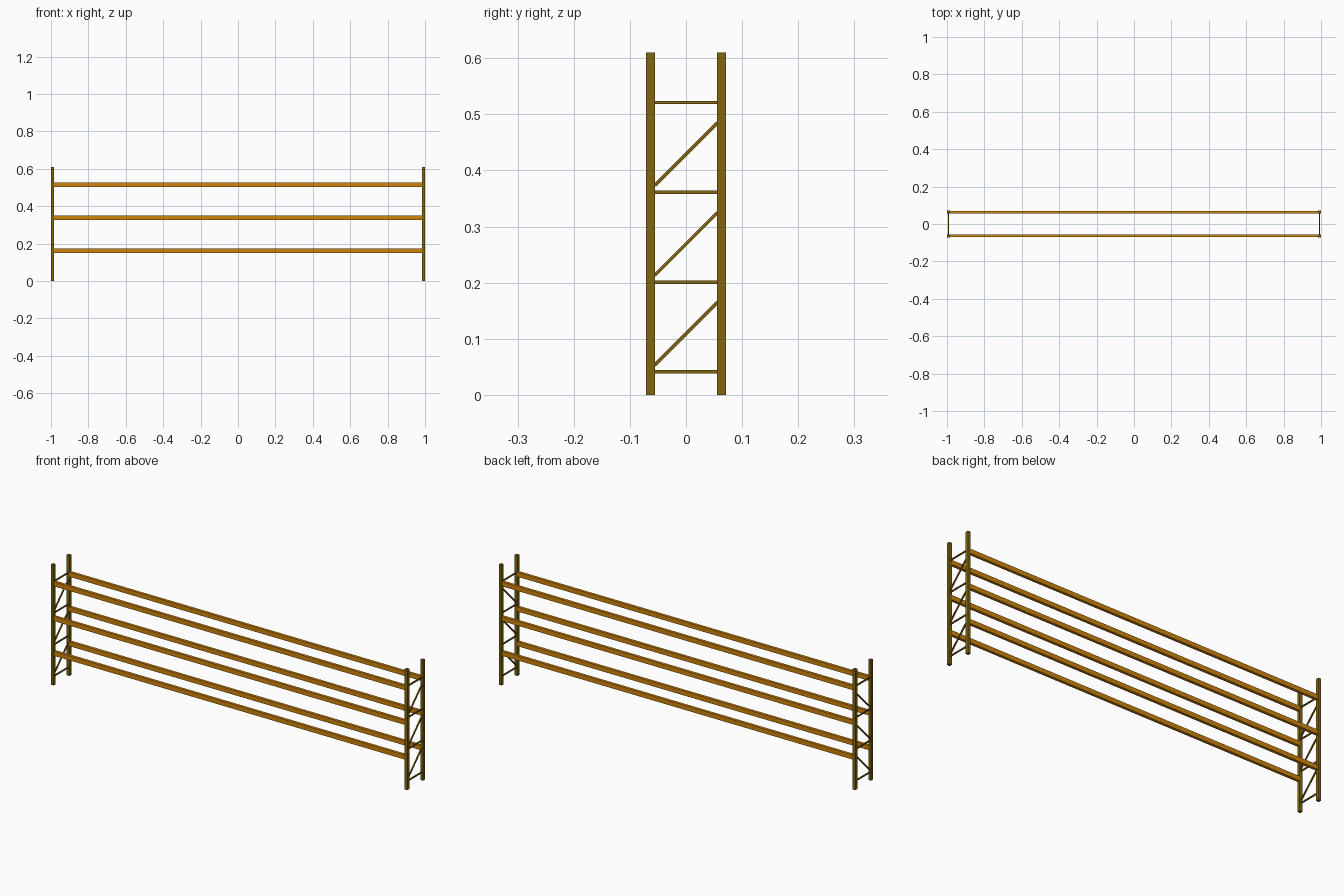
import bpy, bmesh
from mathutils import Vector, Matrix

if "Cube" in bpy.data.objects:
    bpy.data.objects.remove(bpy.data.objects["Cube"])


def material(name, color):
    m = bpy.data.materials.new(name)
    m.diffuse_color = (*color, 1)
    m.use_nodes = True
    m.node_tree.nodes["Principled BSDF"].inputs["Base Color"].default_value = m.diffuse_color
    return m


POST = material("olive_steel", (0.22, 0.13, 0.005))
BEAM = material("orange_steel", (0.62, 0.23, 0.004))


def box(name, center, size, mat, tilt=None):
    bm = bmesh.new()
    bmesh.ops.create_cube(bm, size=1, matrix=Matrix.Diagonal((*size, 1)))
    mesh = bpy.data.meshes.new(name)
    bm.to_mesh(mesh)
    bm.free()
    mesh.materials.append(mat)
    ob = bpy.data.objects.new(name, mesh)
    ob.location = center
    if tilt is not None:
        ob.rotation_euler.x = tilt
    bpy.context.collection.objects.link(ob)
    return ob


W = 0.016            # post width
H = 0.61             # post height
PX, PY = 0.992, 0.063  # post centres
T = 0.006            # brace thickness

for side, sx in (("left", -1), ("right", 1)):
    x = sx * PX
    # upright posts
    for face, sy in (("front", -1), ("back", 1)):
        box(f"{side}_{face}_post", (x, sy * PY, H / 2), (W, W, H), POST)
    # horizontal braces
    for i in range(4):
        box(f"{side}_horizontal_brace_{i + 1}", (x, 0, 0.041 + 0.16 * i),
            (T, 2 * PY - W, T), POST)
    # diagonal braces, rising towards the back
    for i in range(3):
        d = Vector((0, 0.112, 0.112))
        box(f"{side}_diagonal_brace_{i + 1}", (x, 0, 0.109 + 0.16 * i),
            (T, d.length, T), POST, Vector((0, 1)).angle(Vector((d.z, d.y))))

# long shelf beams between the end frames
for face, sy in (("front", -1), ("back", 1)):
    for i in range(3):
        box(f"{face}_beam_{i + 1}", (0, sy * PY, 0.162 + 0.176 * i),
            (2 * PX - W, 0.014, 0.023), BEAM)
